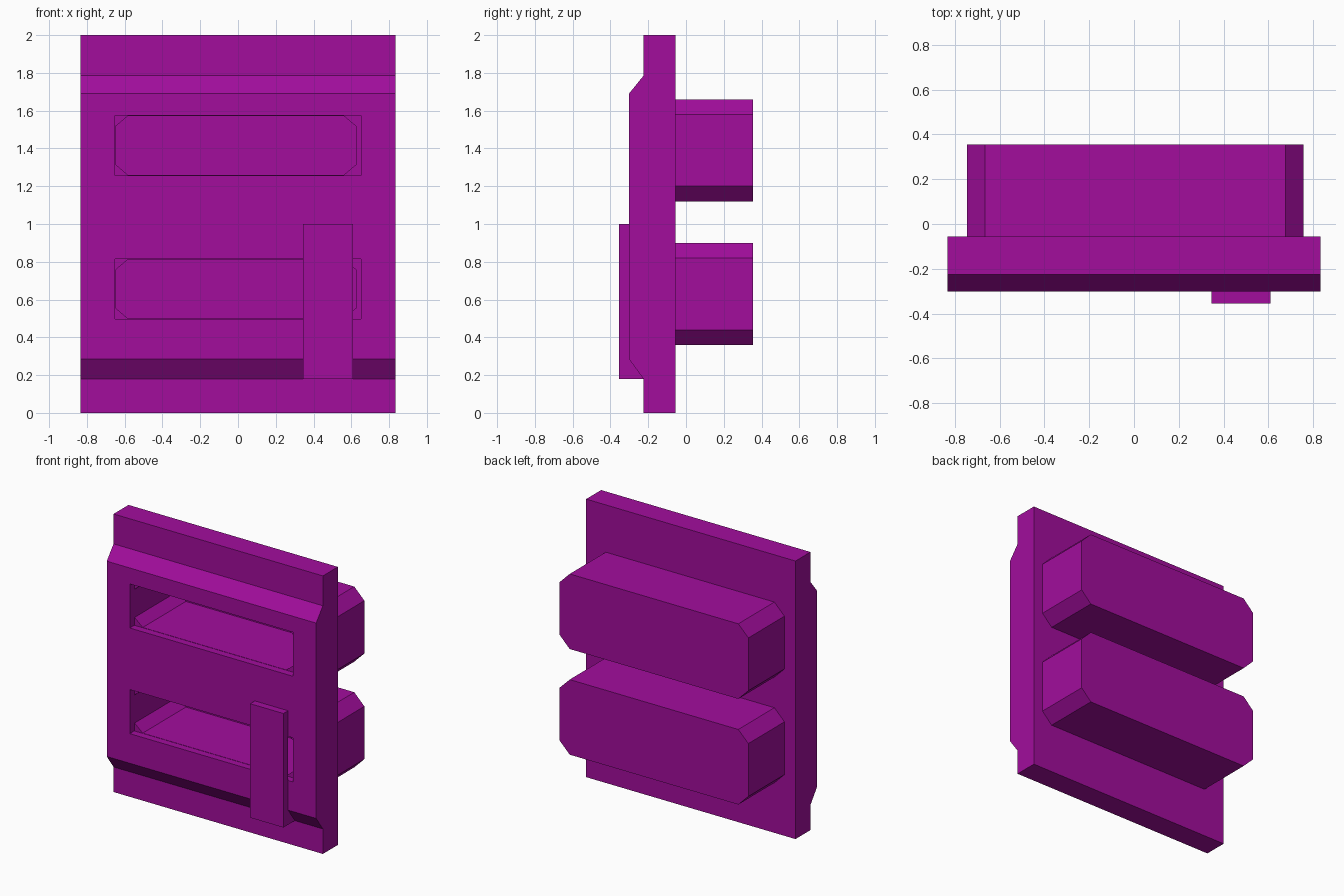
import bpy
import bmesh

default = bpy.data.objects.get("Cube")
if default:
    bpy.data.objects.remove(default, do_unlink=True)

purple = bpy.data.materials.new("deep_magenta")
purple.use_nodes = True
COLOUR = (0.36, 0.004, 0.335, 1)
purple.diffuse_color = COLOUR
purple.node_tree.nodes["Principled BSDF"].inputs["Base Color"].default_value = COLOUR


def prism(name, points, offset):
    """Extrude a closed outline of 3D points along an offset vector."""
    bm = bmesh.new()
    face = bm.faces.new([bm.verts.new(p) for p in points])
    ext = bmesh.ops.extrude_face_region(bm, geom=[face])
    verts = [g for g in ext["geom"] if isinstance(g, bmesh.types.BMVert)]
    bmesh.ops.translate(bm, verts=verts, vec=offset)
    bmesh.ops.recalc_face_normals(bm, faces=bm.faces)
    mesh = bpy.data.meshes.new(name)
    bm.to_mesh(mesh)
    bm.free()
    mesh.materials.append(purple)
    obj = bpy.data.objects.new(name, mesh)
    bpy.context.collection.objects.link(obj)
    return obj


def block(name, x0, x1, y0, y1, z0, z1, cx=0, cz=0):
    """Box along y, with optionally chamfered corners in its xz outline."""
    if cx:
        outline = [(x0 + cx, z0), (x1 - cx, z0), (x1, z0 + cz), (x1, z1 - cz),
                   (x1 - cx, z1), (x0 + cx, z1), (x0, z1 - cz), (x0, z0 + cz)]
    else:
        outline = [(x0, z0), (x1, z0), (x1, z1), (x0, z1)]
    return prism(name, [(x, y0, z) for x, z in outline], (0, y1 - y0, 0))


def cut(target, cutter):
    mod = target.modifiers.new("cut", "BOOLEAN")
    mod.operation = "DIFFERENCE"
    mod.solver = "EXACT"
    mod.object = cutter
    bpy.context.view_layer.objects.active = target
    bpy.ops.object.modifier_apply(modifier=mod.name)


# Front plate with a raised, bevelled middle
BACK, FRONT, RAISED = -0.055, -0.225, -0.302
profile = [(BACK, 0), (FRONT, 0), (FRONT, 0.18), (RAISED, 0.285),
           (RAISED, 1.69), (FRONT, 1.785), (FRONT, 2), (BACK, 2)]
plate = prism("front_plate", [(-0.833, y, z) for y, z in profile], (1.666, 0, 0))

# Hollow chamfered housings behind the plate, opening through slots
for name, z in (("lower", 0.36), ("upper", 1.12)):
    housing = block(name + "_housing", -0.745, 0.757, BACK, 0.355,
                    z, z + 0.54, 0.08, 0.08)
    slot = block("slot_cutter", -0.65, 0.65, -0.4, -0.25, z + 0.138, z + 0.455)
    cavity = block("cavity_cutter", -0.648, 0.625, -0.27, 0.24,
                   z + 0.14, z + 0.452, 0.065, 0.055)
    cut(plate, slot)
    cut(plate, cavity)
    cut(housing, cavity)
    for helper in (slot, cavity):
        bpy.data.objects.remove(helper, do_unlink=True)

# Upright bar on the front
block("front_bar", 0.345, 0.61, -0.355, FRONT, 0.18, 1.0)
bar = bpy.data.objects["front_bar"]
# Keep the bar from filling the lower slot cavity
recess = block("bar_cutter", -0.65, 0.65, RAISED, -0.1, 0.498, 0.815)
cut(bar, recess)
bpy.data.objects.remove(recess, do_unlink=True)
